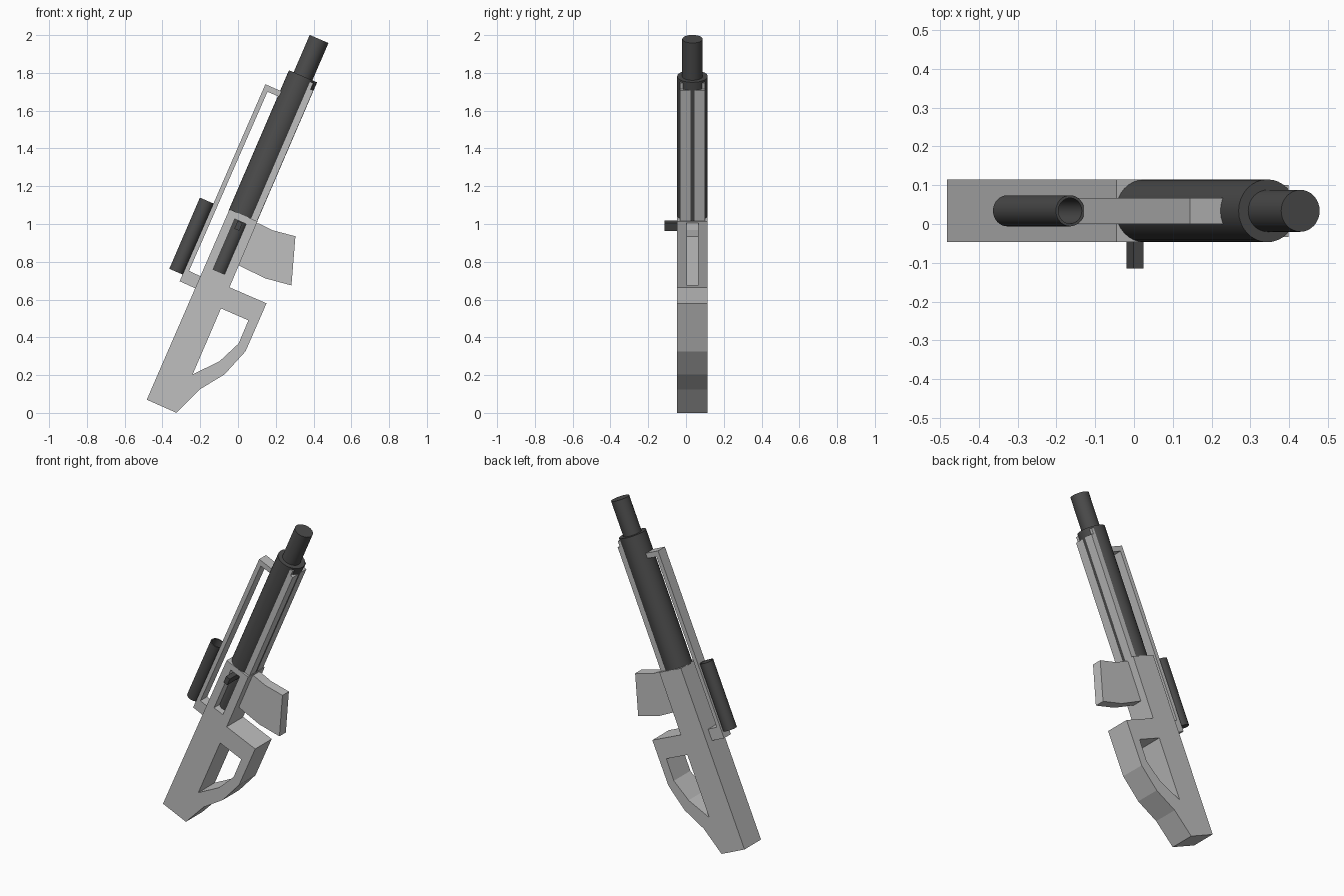
import bpy, bmesh, math
from mathutils import Vector, Matrix

if "Cube" in bpy.data.objects:
    bpy.data.objects.remove(bpy.data.objects["Cube"])

TILT = math.radians(23.3)
D = Vector((math.sin(TILT), 0, math.cos(TILT)))    # along the barrel
N = Vector((math.cos(TILT), 0, -math.sin(TILT)))   # towards the underside
Y = Vector((0, 1, 0))
YC = 0.034                                         # middle plane
BASE = Vector((0.029, YC, 1.05))                   # barrel root


def material(name, v):
    m = bpy.data.materials.new(name)
    m.diffuse_color = (v, v, v, 1)
    m.use_nodes = True
    m.node_tree.nodes["Principled BSDF"].inputs["Base Color"].default_value = m.diffuse_color
    return m


LIGHT = material("light_grey", 0.52)
DARK = material("dark_grey", 0.07)


def finish(bm, name, mat, smooth=False):
    bmesh.ops.recalc_face_normals(bm, faces=bm.faces)
    me = bpy.data.meshes.new(name)
    bm.to_mesh(me)
    bm.free()
    me.materials.append(mat)
    ob = bpy.data.objects.new(name, me)
    bpy.context.collection.objects.link(ob)
    if smooth:
        bpy.ops.object.select_all(action='DESELECT')
        ob.select_set(True)
        bpy.context.view_layer.objects.active = ob
        bpy.ops.object.shade_smooth_by_angle(angle=math.radians(35))
    return ob


def slab(name, pts, half, mat=LIGHT):
    """Side profile (x, z) extruded across the thickness."""
    bm = bmesh.new()
    f = bm.faces.new([bm.verts.new((x, YC - half, z)) for x, z in pts])
    r = bmesh.ops.extrude_face_region(bm, geom=[f])
    vs = [v for v in r['geom'] if isinstance(v, bmesh.types.BMVert)]
    bmesh.ops.translate(bm, verts=vs, vec=(0, 2 * half, 0))
    return finish(bm, name, mat)


def block(name, t, n, y, mat=LIGHT):
    """Box in the tilted frame: ranges along barrel, underside and y."""
    bm = bmesh.new()
    bmesh.ops.create_cube(bm, size=1)
    for v in bm.verts:
        a, b, c = (r[0] + (k + 0.5) * (r[1] - r[0]) for r, k in zip((t, n, y), v.co))
        v.co = BASE + D * a + N * b + Y * c
    return finish(bm, name, mat)


def lathe(name, origin, profile, mat=DARK, seg=32):
    """Spin (radius, distance) points around the tilted axis."""
    bm = bmesh.new()
    rings = []
    for r, t in profile:
        rings.append([bm.verts.new(origin + D * t + (N * math.cos(a) + Y * math.sin(a)) * r)
                      for a in (2 * math.pi * i / seg for i in range(seg))])
    for p, q in zip(rings, rings[1:]):
        for i in range(seg):
            j = (i + 1) % seg
            bm.faces.new((p[i], p[j], q[j], q[i]))
    bm.faces.new(rings[0])
    bm.faces.new(rings[-1])
    return finish(bm, name, mat, True)


def cut(ob, cutter):
    mod = ob.modifiers.new("cut", 'BOOLEAN')
    mod.operation = 'DIFFERENCE'
    mod.solver = 'EXACT'
    mod.object = cutter
    bpy.context.view_layer.objects.active = ob
    bpy.ops.object.modifier_apply(modifier=mod.name)
    bpy.data.objects.remove(cutter)


# Receiver and stock with the grip opening and ejection slot
body = slab("receiver_stock", [
    (-.483, .07), (-.325, .0), (-.203, .124), (-.071, .204), (.04, .326),
    (.151, .58), (-.045, .665), (.103, 1.014), (-.045, 1.078)], .081)
cut(body, slab("grip_opening", [
    (-.09, .553), (.055, .49), (.003, .367), (-.098, .273), (-.24, .204)], .2))
cut(body, block("ejection_slot", (-.33, -.04), (-.033, .033), (-.2, .045)))

# Bolt inside the slot and its handle
lathe("bolt", BASE, [(.042, -.335), (.042, -.03)])
block("bolt_handle", (-.088, -.042), (-.015, .013), (-.149, -.03), DARK)

# Magazine
slab("magazine", [(.061, .999), (.108, 1.004), (.182, .967), (.304, .935),
                  (.283, .675), (.145, .712), (.003, .781), (-.034, .802)], .0315)

# Sight rail bridging receiver and barrel
slab("sight_rail", [(-.309, .697), (.145, 1.74), (.235, 1.70), (.225, 1.671),
                    (.156, 1.70), (-.259, .752), (-.198, .723), (-.214, .654)], .0335)

# Barrel shroud and muzzle
lathe("barrel_shroud", BASE, [(.081, -.01), (.081, .797)])
lathe("muzzle", BASE, [(.054, .78), (.054, 1.012)])

# Handguard under the barrel, with two prongs at its tip
block("handguard", (-.03, .75), (0, .08), (-.067, .067))
for s in (-1, 1):
    block("handguard_prong", (.74, .785), (.03, .064), sorted((s * .05, s * .067)))

# Scope tube, open at the front
lathe("scope", Vector((-.327, YC, .747)),
      [(.04, 0), (.04, .41), (.033, .41), (.033, .03)], seg=32)
